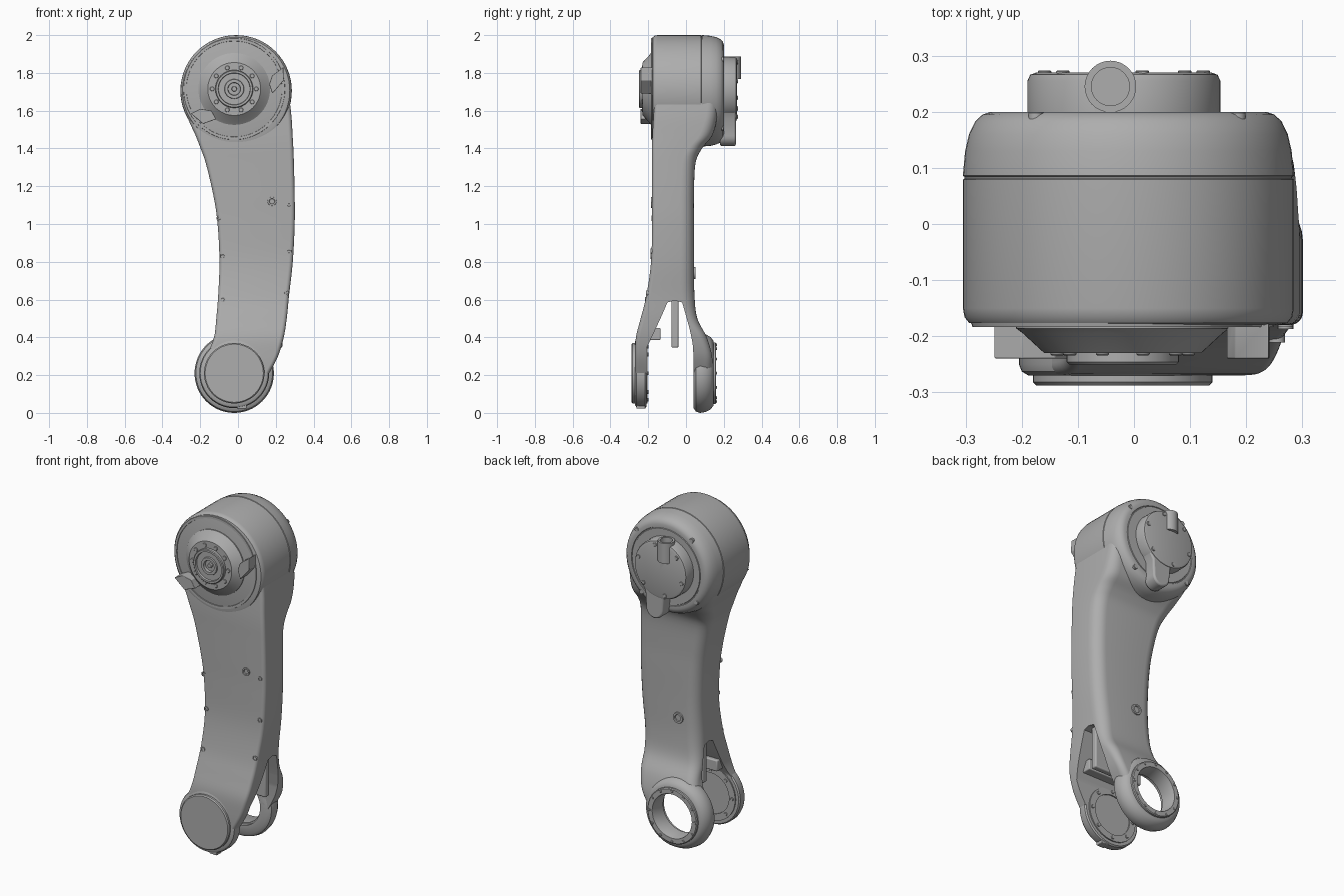
import bpy, bmesh, math
from mathutils import Vector, Matrix

if "Cube" in bpy.data.objects:
    bpy.data.objects.remove(bpy.data.objects["Cube"], do_unlink=True)

GREY = (0.42, 0.42, 0.42, 1)
grey = bpy.data.materials.new("cast_grey")
grey.use_nodes = True
grey.diffuse_color = GREY
grey.node_tree.nodes["Principled BSDF"].inputs["Base Color"].default_value = GREY


def finish(name, bm, bevel=0, angle=35):
    """Turn a bmesh into a shaded object, optionally with a rounded edge."""
    bmesh.ops.recalc_face_normals(bm, faces=bm.faces)
    mesh = bpy.data.meshes.new(name)
    bm.to_mesh(mesh)
    bm.free()
    ob = bpy.data.objects.new(name, mesh)
    bpy.context.collection.objects.link(ob)
    mesh.materials.append(grey)
    if bevel:
        mod = ob.modifiers.new("round", "BEVEL")
        mod.width, mod.segments = bevel, 3
    smooth(ob, angle)
    return ob


def smooth(ob, angle=35):
    bpy.ops.object.select_all(action="DESELECT")
    ob.select_set(True)
    bpy.context.view_layer.objects.active = ob
    bpy.ops.object.shade_smooth_by_angle(angle=math.radians(angle))


def lathe(name, x, z, profile, closed=False, segs=64):
    """Spin (radius, y) points around the y axis through x, z."""
    bm = bmesh.new()
    vs = [bm.verts.new((x + r, y, z)) for r, y in profile]
    edges = [bm.edges.new(p) for p in zip(vs, vs[1:])]
    if closed:
        edges.append(bm.edges.new((vs[-1], vs[0])))
    bmesh.ops.spin(bm, geom=vs + edges, cent=(x, 0, z), axis=(0, 1, 0),
                   angle=math.tau, steps=segs, use_merge=False)
    bmesh.ops.remove_doubles(bm, verts=bm.verts, dist=1e-5)
    return finish(name, bm)


def disc(name, x, z, r, y0, y1, edge=0.004, segs=64):
    """Solid disc from y0 to y1 with its y1 rim chamfered."""
    s = math.copysign(edge, y1 - y0)
    return lathe(name, x, z, [(0, y0), (r, y0), (r, y1 - s), (r - edge, y1), (0, y1)], segs=segs)


def prism(name, pts, axis, a, b, bevel=0):
    """Extrude a polygon along x (points y, z) or y (points x, z)."""
    bm = bmesh.new()
    place = (lambda p, t: (t, *p)) if axis == "x" else (lambda p, t: (p[0], t, p[1]))
    lo, hi = ([bm.verts.new(place(p, t)) for p in pts] for t in (a, b))
    bm.faces.new(lo)
    bm.faces.new(hi)
    for i in range(len(pts)):
        bm.faces.new((lo[i - 1], lo[i], hi[i], hi[i - 1]))
    return finish(name, bm, bevel)


def box(name, x0, x1, y0, y1, z0, z1, bevel=0.004):
    return prism(name, [(x0, z0), (x1, z0), (x1, z1), (x0, z1)], "y", y0, y1, bevel)


def cut(ob, cutter):
    mod = ob.modifiers.new("cut", "BOOLEAN")
    mod.operation, mod.solver, mod.object = "DIFFERENCE", "EXACT", cutter
    bpy.ops.object.select_all(action="DESELECT")
    ob.select_set(True)
    bpy.context.view_layer.objects.active = ob
    bpy.ops.object.modifier_apply(modifier=mod.name)
    bpy.data.objects.remove(cutter, do_unlink=True)
    smooth(ob)


def ring_of(name, x, z, radius, count, r, y0, y1, start=0.0):
    for i in range(count):
        a = start + math.tau * i / count
        disc(f"{name}_{i + 1}", x + radius * math.cos(a), z + radius * math.sin(a),
             r, y0, y1, 0.002, 12)


# Arm sections: z, left x, right x, front y, back y, back corner radius
SECTIONS = [
    (1.68, -.28, .27, -.165, .17, .05), (1.57, -.268, .283, -.172, .165, .06),
    (1.47, -.225, .289, -.178, .14, .07), (1.40, -.198, .293, -.18, .085, .07),
    (1.32, -.17, .296, -.18, .05, .07), (1.15, -.13, .30, -.18, .042, .07),
    (1.0, -.108, .30, -.18, .042, .07), (.8, -.098, .29, -.185, .042, .07),
    (.62, -.105, .27, -.21, .045, .07), (.5, -.115, .258, -.24, .06, .06),
    (.4, -.127, .242, -.265, .11, .05), (.3, -.165, .212, -.27, .138, .04),
    (.21, -.2, .165, -.27, .14, .04)]


def spline(rows, steps):
    out = []
    for i in range(len(rows) - 1):
        q = [Vector(rows[min(max(i + k, 0), len(rows) - 1)]) for k in (-1, 0, 1, 2)]
        for s in range(steps):
            t = s / steps
            out.append(q[1] + (q[2] - q[0]) * t / 2
                       + (q[0] * 2 - q[1] * 5 + q[2] * 4 - q[3]) * t * t / 2
                       + (q[1] * 3 - q[0] - q[2] * 3 + q[3]) * t ** 3 / 2)
    return out + [Vector(rows[-1])]


# Curved arm, lofted through rounded sections
bm = bmesh.new()
loops = []
for z, xl, xr, yf, yb, rb in spline(SECTIONS, 5):
    rf, loop = 0.022, []
    corners = [(xr - rb, yb - rb, rb), (xl + rb, yb - rb, rb),
               (xl + rf, yf + rf, rf), (xr - rf, yf + rf, rf)]
    for k, (cx, cy, r) in enumerate(corners):
        for s in range(8):
            a = (k + s / 7) * math.pi / 2
            loop.append(bm.verts.new((cx + r * math.cos(a), cy + r * math.sin(a), z)))
    loops.append(loop)
for p, q in zip(loops, loops[1:]):
    for i in range(len(p)):
        bm.faces.new((p[i - 1], p[i], q[i], q[i - 1]))
bm.faces.new(loops[0])
bm.faces.new(loops[-1])
arm = finish("arm", bm)

# Fork slot and bearing hole
EX, EZ = -.02, .21
cut(arm, prism("slot_cutter", [(-.098, .585), (-.06, .595), (-.02, .585), (.018, .45), (.035, .37),
                               (.04, .3), (.04, 0), (-.21, 0), (-.21, .34), (-.135, .5)],
               "x", -.6, .6))
cut(arm, disc("hole_cutter", EX, EZ, .137, .0, .3))

# Fork ends
lathe("rear_fork_ring", EX, EZ, [(.137, .04), (.185, .04), (.203, .052), (.21, .075), (.205, .105),
                                 (.192, .13), (.172, .145), (.137, .147)], True)
lathe("rear_bearing_rim", EX, EZ, [(.128, .06), (.14, .06), (.14, .14), (.163, .14), (.163, .156),
                                   (.158, .16), (.13, .16), (.128, .157)], True)
ring_of("rim_screw", EX, EZ, .15, 12, .008, .155, .163)
lathe("front_fork_end", EX, EZ, [(0, -.21), (.178, -.21), (.185, -.217), (.185, -.25), (.18, -.263),
                                 (.168, -.27), (0, -.27)])
disc("front_fork_cover", EX, EZ, .16, -.26, -.288, .006)
lathe("inner_fork_rim", EX, EZ, [(.12, -.215), (.16, -.215), (.16, -.203), (.12, -.203)], True)
ring_of("inner_rim_screw", EX, EZ, .14, 8, .01, -.21, -.198)
box("bottom_lug", -.005, .045, -.262, -.215, .022, .07)
box("fork_rib", -.085, .235, -.077, -.04, .345, .62, .008)
box("fork_crossbar", -.11, .2, -.22, -.135, .385, .45, .006)

# Shoulder drum with a seam around it
HX, HZ = -.01, 1.705
lathe("shoulder_drum", HX, HZ, [
    (0, -.18), (.27, -.18), (.284, -.176), (.292, -.166), (.295, -.15), (.295, .079), (.292, .081),
    (.292, .084), (.295, .086), (.291, .13), (.284, .16), (.273, .183), (.26, .195), (.245, .2),
    (.228, .2), (.226, .196), (.222, .196), (.22, .2), (0, .2)])
lathe("front_face_ring", -.02, 1.715, [(.252, -.175), (.27, -.175), (.268, -.184), (.254, -.184)], True)
ring_of("drum_screw", HX, HZ, .255, 4, .014, .17, .2, .7)

# Front hub
FX, FZ = -.02, 1.715
lathe("front_hub", FX, FZ, [(0, -.17), (.19, -.17), (.19, -.186), (.178, -.195), (.14, -.23),
                            (.1, -.23), (.1, -.246), (.096, -.25), (.085, -.25), (.083, -.238),
                            (.052, -.238), (.05, -.246), (.034, -.246), (.032, -.23), (.014, -.23),
                            (.012, -.24), (0, -.24)])
ring_of("hub_screw", FX, FZ, .117, 10, .012, -.225, -.234)
prism("upper_stop", [(.165, 1.74), (.182, 1.69), (.242, 1.76), (.24, 1.83), (.18, 1.785)],
      "y", -.17, -.24, .003)
prism("lower_stop", [(-.25, 1.585), (-.185, 1.53), (-.115, 1.555), (-.14, 1.6), (-.2, 1.61)],
      "y", -.17, -.24, .003)

# Rear cap with a hanging lug and a cable spout
CX, CZ, TX, TY = -.018, 1.712, -.042, .245
cap = lathe("rear_cap", CX, CZ, [(0, .19), (.172, .19), (.172, .255), (.167, .266), (.156, .27), (0, .27)])


def upright(ob, z):
    """Stand a part spun about the y axis upright at the spout."""
    ob.data.transform(Matrix.Translation((TX, TY, z)) @ Matrix.Rotation(math.pi / 2, 4, "X"))
    return ob


cut(cap, upright(disc("spout_cutter", 0, 0, .034, -.08, .2), 1.87))
upright(lathe("cable_spout", 0, 0, [(.034, -.06), (.046, -.06), (.046, .06), (.034, .06)], True, 32), 1.828)
upright(disc("spout_floor", 0, 0, .04, -.01, .01), 1.78)
LX, LZ, LR = .025, 1.467, .055
lug = [(LX + LR * math.cos(a), LZ + LR * math.sin(a))
       for a in (math.pi + math.pi * i / 12 for i in range(13))]
prism("rear_cap_lug", lug + [(.085, 1.56), (.12, 1.62), (-.1, 1.62), (-.04, 1.56)],
      "y", .18, .264, .01)
ring_of("cap_screw", CX, CZ, .148, 6, .012, .26, .274, .3)

# Small fasteners on the arm
for i, (x, z, y) in enumerate([(-.1, 1.03, -.182), (-.08, .83, -.187), (-.08, .6, -.217),
                               (.27, 1.1, -.184), (.27, .855, -.187), (.255, .635, -.211)]):
    lathe(f"arm_screw_{i + 1}", x, z, [(0, y + .02), (.014, y + .02), (.014, y), (.008, y),
                                       (.007, y + .006), (0, y + .006)], segs=16)
lathe("front_plug", .18, 1.12, [(0, -.17), (.025, -.17), (.023, -.186), (.015, -.186),
                                (.013, -.18), (0, -.18)], segs=24)
lathe("rear_plug", .02, .74, [(0, .03), (.034, .03), (.031, .05), (.02, .05),
                              (.018, .044), (0, .044)], segs=24)
